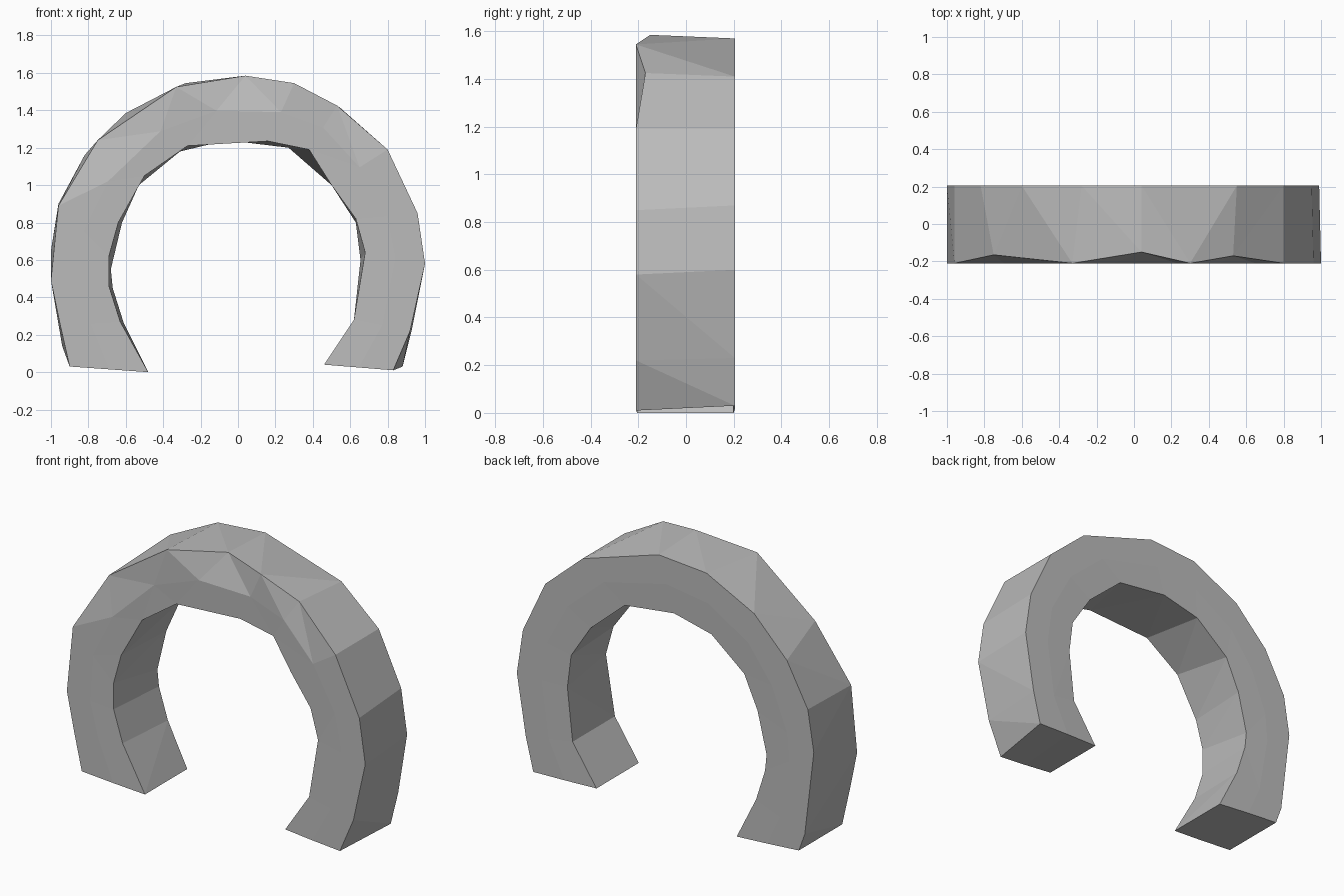
import bpy
import bmesh

default = bpy.data.objects.get("Cube")
if default:
    bpy.data.objects.remove(default)

# Stone colour
stone = bpy.data.materials.new("grey_stone")
stone.use_nodes = True
grey = (0.5, 0.5, 0.5, 1)
stone.diffuse_color = grey
stone.node_tree.nodes["Principled BSDF"].inputs["Base Color"].default_value = grey

# Rough-hewn rims (x, z), running from the right foot over the crown to the left foot
front_outer = [(-.9, .03), (-.95, .25), (-1, .49), (-.96, .89), (-.75, 1.24), (-.33, 1.525),
               (.04, 1.585), (.3, 1.545), (.53, 1.425), (.8, 1.19), (.96, .85), (1, .58),
               (.92, .22), (.83, .01)]
back_outer = [(-.9, .03), (-.94, .14), (-1, .65), (-.96, .9), (-.82, 1.16), (-.6, 1.385),
              (-.28, 1.545), (.04, 1.57), (.55, 1.41), (.8, 1.19), (.95, .87), (.99, .6),
              (.93, .23), (.88, .03)]
front_inner = [(-.48, 0), (-.63, .27), (-.69, .46), (-.69, .62), (-.64, .8), (-.5, 1.05),
               (-.27, 1.21), (.16, 1.235), (.38, 1.19), (.5, 1), (.63, .82), (.68, .64),
               (.62, .28), (.46, .04)]
back_inner = [(-.48, 0), (-.61, .26), (-.67, .45), (-.68, .55), (-.62, .8), (-.53, 1),
              (-.31, 1.18), (-.06, 1.24), (.27, 1.2), (.5, 1), (.63, .8), (.655, .6),
              (.62, .28), (.46, .04)]
chipped_rim = {4: -.165, 6: -.15, 8: -.17}    # worn dents in the front outer edge
HALF = .21


def midpoint(a, b):
    return ((a[0] + b[0]) / 2, (a[1] + b[1]) / 2)


# Six-sided cross-sections joined into the arch
bm = bmesh.new()
rings = []
for i, (fo, bo, fi, bi) in enumerate(zip(front_outer, back_outer, front_inner, back_inner)):
    section = [(fo, chipped_rim.get(i, -HALF)), (midpoint(fo, fi), -HALF), (fi, -.205),
               (bi, .2), (midpoint(bo, bi), .205), (bo, .205)]
    rings.append([bm.verts.new((x, y, z)) for (x, z), y in section])
for a, b in zip(rings, rings[1:]):
    for j in range(len(a)):
        k = (j + 1) % len(a)
        bm.faces.new((a[j], a[k], b[k], b[j]))

# Feet
bm.faces.new(rings[0])
bm.faces.new(rings[-1])
bmesh.ops.triangulate(bm, faces=bm.faces[:], quad_method='SHORT_EDGE')
bmesh.ops.recalc_face_normals(bm, faces=bm.faces[:])

mesh = bpy.data.meshes.new("stone_arch")
bm.to_mesh(mesh)
bm.free()
mesh.materials.append(stone)
bpy.context.collection.objects.link(bpy.data.objects.new("stone_arch", mesh))
